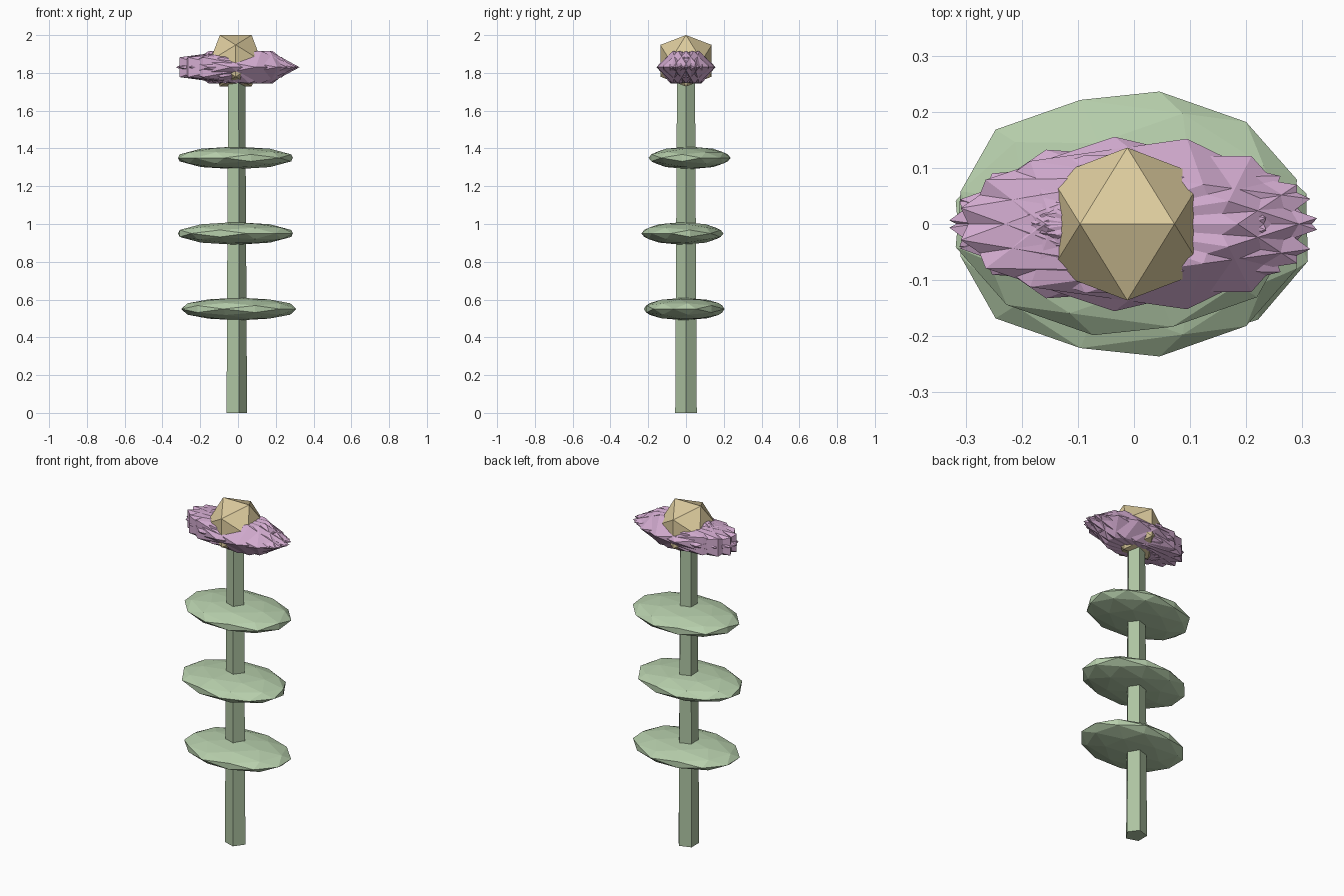
import bpy, bmesh, math
from mathutils import Vector, Matrix

if "Cube" in bpy.data.objects:
    bpy.data.objects.remove(bpy.data.objects["Cube"])

CX = -0.012   # plant axis
PHI = (1 + 5 ** 0.5) / 2


def material(name, rgb):
    m = bpy.data.materials.new(name)
    m.diffuse_color = (*rgb, 1)
    m.use_nodes = True
    m.node_tree.nodes["Principled BSDF"].inputs["Base Color"].default_value = m.diffuse_color
    return m


def ico_points(fine=False):
    # edge-up icosahedron corners, optionally with edge midpoints pushed to the sphere
    pts = []
    for s in (-1, 1):
        for t in (-1, 1):
            pts += [Vector((s, 0, t * PHI)), Vector((0, s * PHI, t)), Vector((s * PHI, t, 0))]
    pts = [p.normalized() for p in pts]
    if fine:
        pts += [(p + q).normalized() for i, p in enumerate(pts) for q in pts[:i] if p.dot(q) > 0.3]
    return pts


def add_ball(bm, center, size, turn=0.0, fine=False):
    # turned first, stretched afterwards
    part = bmesh.new()
    spin = Matrix.Rotation(turn, 3, 'Z')
    for p in ico_points(fine):
        q = spin @ p
        part.verts.new([c + s * v for c, s, v in zip(center, size, q)])
    bmesh.ops.convex_hull(part, input=part.verts[:])
    tmp = bpy.data.meshes.new("tmp")
    part.to_mesh(tmp)
    part.free()
    bm.from_mesh(tmp)
    bpy.data.meshes.remove(tmp)


def finish(name, bm, mat):
    bmesh.ops.recalc_face_normals(bm, faces=bm.faces[:])
    me = bpy.data.meshes.new(name)
    bm.to_mesh(me)
    bm.free()
    me.materials.append(mat)
    ob = bpy.data.objects.new(name, me)
    bpy.context.collection.objects.link(ob)
    return ob


stem_green = material("stem_green", (0.42, 0.55, 0.36))
leaf_green = material("leaf_green", (0.47, 0.62, 0.41))
petal_purple = material("petal_purple", (0.65, 0.41, 0.63))
center_gold = material("center_gold", (0.72, 0.60, 0.34))

# tapered five-sided stem
bm = bmesh.new()
rings = [[bm.verts.new((CX + r * math.cos(k * math.tau / 5), r * math.sin(k * math.tau / 5), z))
          for k in range(5)] for r, z in ((0.06, 0), (0.05, 1.8))]
for k in range(5):
    n = (k + 1) % 5
    bm.faces.new((rings[0][k], rings[0][n], rings[1][n], rings[1][k]))
bm.faces.new(rings[0][::-1])
bm.faces.new(rings[1])
finish("stem", bm, stem_green)

# three flattened leaves, each nudged off the axis
for i, (z, deg) in enumerate(((0.55, -30), (0.95, -95), (1.35, 95))):
    a = math.radians(deg)
    bm = bmesh.new()
    add_ball(bm, (CX + 0.019 * math.cos(a), 0.019 * math.sin(a), z),
             (0.316, 0.221, 0.06), a / 2, fine=True)
    finish(f"leaf_{i + 1}", bm, leaf_green)

# nine overlapping petals
for i in range(9):
    a = i * math.tau / 9
    bm = bmesh.new()
    add_ball(bm, (CX + 0.026 * math.cos(a), 0.026 * math.sin(a), 1.83),
             (0.325, 0.133, 0.1), a / 2)
    finish(f"petal_{i + 1}", bm, petal_purple)

# flower centre
bm = bmesh.new()
add_ball(bm, (CX, 0, 1.864), (0.16, 0.16, 0.16))
finish("flower_center", bm, center_gold)
